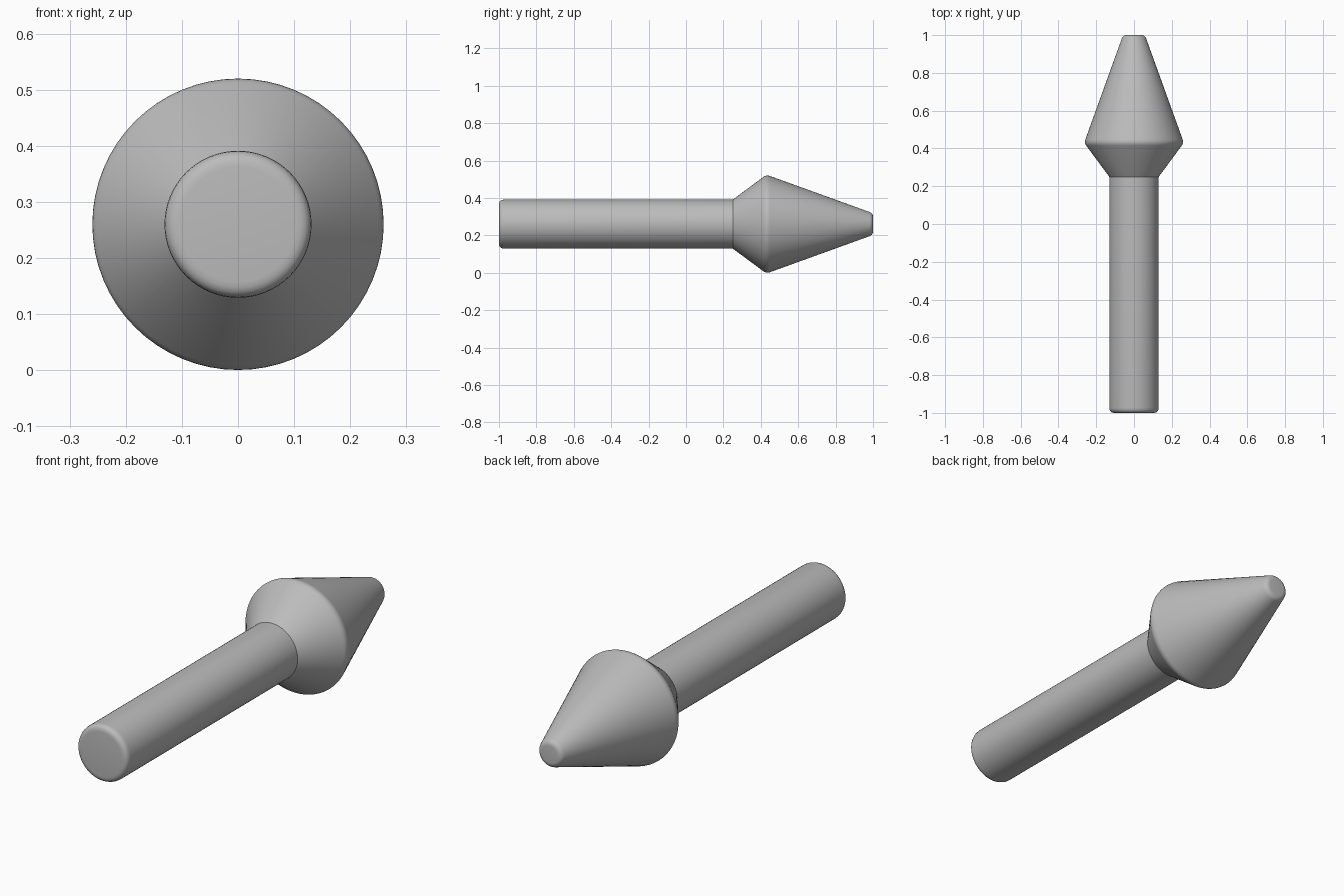
import bpy, bmesh, math

if "Cube" in bpy.data.objects:
    bpy.data.objects.remove(bpy.data.objects["Cube"])

SEGMENTS = 64
AXIS_Z = 0.26

grey = bpy.data.materials.new("plain grey")
grey.diffuse_color = (0.5, 0.5, 0.5, 1.0)
grey.use_nodes = True
grey.node_tree.nodes["Principled BSDF"].inputs["Base Color"].default_value = grey.diffuse_color


def fillet(before, corner, after, dist, steps=5):
    """Round a profile corner with a short quadratic curve."""
    def toward(p):
        length = math.dist(corner, p)
        return [c + (q - c) * dist / length for c, q in zip(corner, p)]
    a, b = toward(before), toward(after)
    return [tuple((1 - t) ** 2 * p + 2 * t * (1 - t) * c + t * t * q
                  for p, c, q in zip(a, corner, b))
            for t in (i / steps for i in range(steps + 1))]


def lathe(name, profile):
    """Spin (y, radius) points round the long axis and cap the ends."""
    bm = bmesh.new()
    rings = []
    for y, r in profile:
        rings.append([bm.verts.new((r * math.cos(a), y, AXIS_Z + r * math.sin(a)))
                      for a in (2 * math.pi * i / SEGMENTS for i in range(SEGMENTS))])
    for low, high in zip(rings, rings[1:]):
        for i in range(SEGMENTS):
            j = (i + 1) % SEGMENTS
            bm.faces.new((low[i], low[j], high[j], high[i]))
    bm.faces.new(rings[0])
    bm.faces.new(rings[-1])
    bmesh.ops.recalc_face_normals(bm, faces=bm.faces)
    mesh = bpy.data.meshes.new(name)
    bm.to_mesh(mesh)
    bm.free()
    mesh.materials.append(grey)
    obj = bpy.data.objects.new(name, mesh)
    bpy.context.collection.objects.link(obj)
    bpy.ops.object.select_all(action='DESELECT')
    obj.select_set(True)
    bpy.context.view_layer.objects.active = obj
    bpy.ops.object.shade_smooth_by_angle(angle=math.radians(30))


# Straight shaft with a rounded front rim, and the head flaring then tapering
neck, widest, tip = (0.25, 0.131), (0.43, 0.264), (1.0, 0.058)
profile = fillet((-1, 0), (-1, 0.131), neck, 0.028)
profile.append(neck)
profile += fillet(neck, widest, tip, 0.02)
profile += fillet(widest, tip, (1, 0), 0.02)
lathe("shaft_and_pointed_head", profile)
